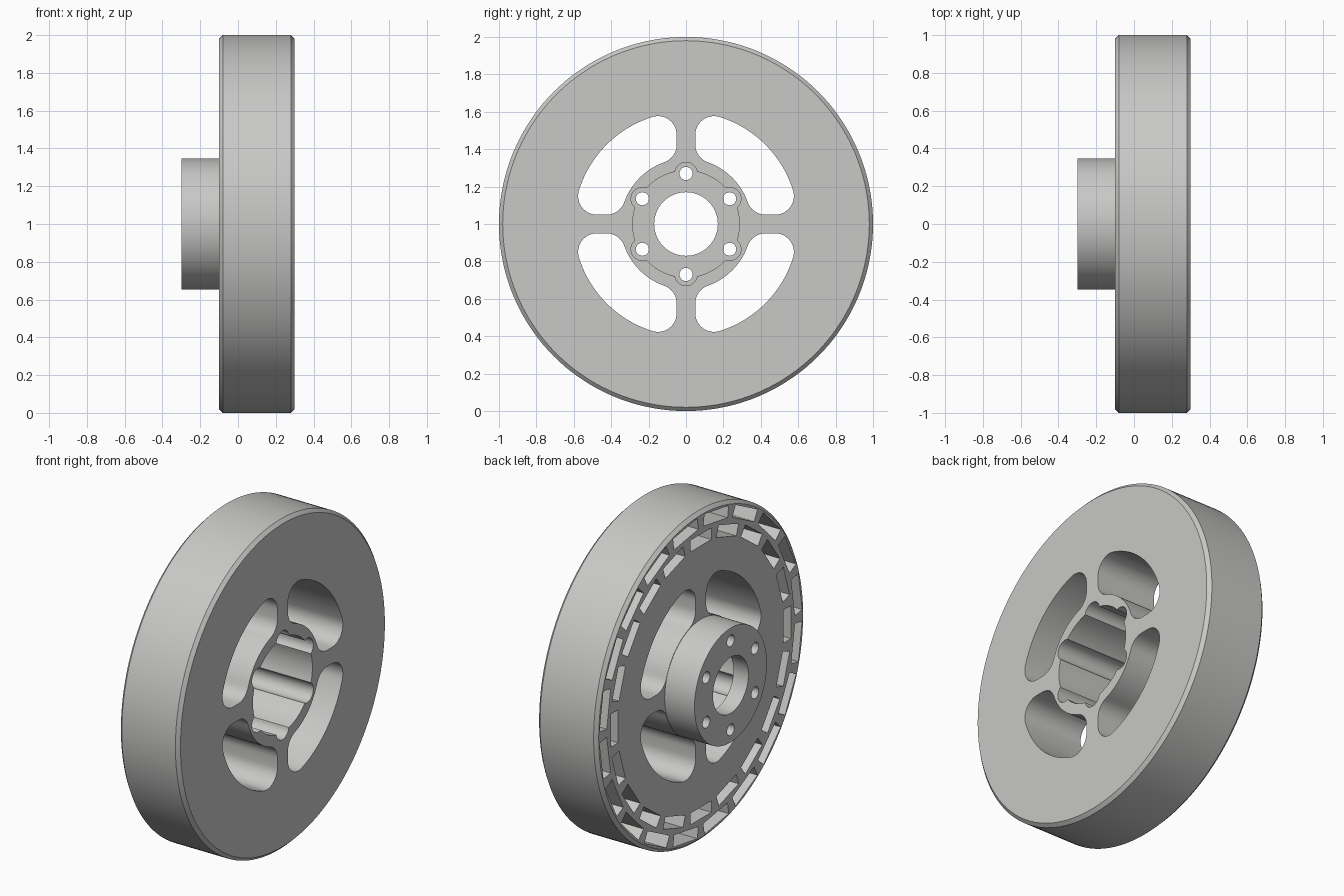
import bpy, bmesh
from math import sin, cos, acos, pi, radians, sqrt

cube = bpy.data.objects.get("Cube")
if cube:
    bpy.data.objects.remove(cube, do_unlink=True)

AXLE_Z = 1.0
grey = bpy.data.materials.new("light_grey_metal")
grey.use_nodes = True
colour = (0.58, 0.58, 0.57, 1)
grey.diffuse_color = colour
grey.node_tree.nodes["Principled BSDF"].inputs["Base Color"].default_value = colour


def make_object(name, bm):
    bmesh.ops.recalc_face_normals(bm, faces=bm.faces)
    mesh = bpy.data.meshes.new(name)
    bm.to_mesh(mesh)
    bm.free()
    mesh.materials.append(grey)
    obj = bpy.data.objects.new(name, mesh)
    obj.location.z = AXLE_Z
    bpy.context.collection.objects.link(obj)
    return obj


def prism(bm, outline, x0, x1):
    """Closed prism along x from a (y, z) outline."""
    ends = [[bm.verts.new((x, y, z)) for y, z in outline] for x in (x0, x1)]
    bm.faces.new(ends[0])
    bm.faces.new(ends[1])
    n = len(outline)
    for i in range(n):
        j = (i + 1) % n
        bm.faces.new((ends[0][i], ends[0][j], ends[1][j], ends[1][i]))


def arc(cy, cz, r, a0, a1, n):
    return [(cy + r * cos(a0 + (a1 - a0) * i / n), cz + r * sin(a0 + (a1 - a0) * i / n))
            for i in range(n + 1)]


def circle(cy, cz, r, n):
    return arc(cy, cz, r, 0, 2 * pi, n)[:-1]


def turn(points, a):
    return [(y * cos(a) - z * sin(a), y * sin(a) + z * cos(a)) for y, z in points]


def cut(target, cutter):
    mod = target.modifiers.new("cut", "BOOLEAN")
    mod.object = cutter
    mod.operation = "DIFFERENCE"
    mod.solver = "EXACT"
    bpy.context.view_layer.objects.active = target
    bpy.ops.object.modifier_apply(modifier=mod.name)
    bpy.data.objects.remove(cutter, do_unlink=True)


# Wheel disc with chamfered rim and hub, turned as one body
SEGMENTS = 144
profile = [(-0.3, 0.347), (-0.1, 0.347), (-0.1, 0.98), (-0.08, 1.0),
           (0.28, 1.0), (0.3, 0.98)]
bm = bmesh.new()
rings = [[bm.verts.new((x, y, z)) for y, z in circle(0, 0, r, SEGMENTS)] for x, r in profile]
for a, b in zip(rings, rings[1:]):
    for i in range(SEGMENTS):
        j = (i + 1) % SEGMENTS
        bm.faces.new((a[i], a[j], b[j], b[i]))
bm.faces.new(rings[0])
bm.faces.new(rings[-1])
wheel = make_object("flywheel", bm)

# Four rounded slots between the spokes
cutters = bmesh.new()
R_IN, R_OUT, FILLET, SPOKE = 0.35, 0.6, 0.1, 0.05
off = SPOKE + FILLET
a_in, a_out = acos(off / (R_IN + FILLET)), acos(off / (R_OUT - FILLET))
half = arc(0, 0, R_IN, pi / 4, a_in, 8)
half += arc(off, (R_IN + FILLET) * sin(a_in), FILLET, a_in + pi, pi, 8)
half += arc(off, (R_OUT - FILLET) * sin(a_out), FILLET, pi, a_out, 12)[0:]
half += arc(0, 0, R_OUT, a_out, pi / 4, 10)[1:]
half = half[:9] + half[10:]
slot = half + [(z, y) for y, z in reversed(half)][1:-1]
for k in range(4):
    prism(cutters, turn(slot, k * pi / 2), -0.2, 0.4)

# Deep central recess with six scallops
BOLT_R, LOBE_R, RECESS_R = 0.27, 0.06, 0.285
recess = []
for i in range(360):
    d = radians((i + 30) % 60 - 30)
    r, root = RECESS_R, LOBE_R ** 2 - (BOLT_R * sin(d)) ** 2
    if root > 0:
        r = max(r, BOLT_R * cos(d) + sqrt(root))
    recess.append((r * cos(radians(i + 30)), r * sin(radians(i + 30))))
prism(cutters, recess, -0.2, 0.4)

# Two staggered rings of rectangular pockets on the hub side
for radius, width, start in ((0.93, 0.235, 0.5), (0.828, 0.2, 0)):
    w, h = width / 2, 0.035
    box = [(-w, radius - h), (w, radius - h), (w, radius + h), (-w, radius + h)]
    for k in range(20):
        prism(cutters, turn(box, (k + start) * pi / 10), -0.15, 0.1)
cut(wheel, make_object("recess_cutter", cutters))

# Shaft bore and six bolt holes through the hub floor
holes = bmesh.new()
prism(holes, circle(0, 0, 0.17, 64), -0.4, -0.1)
for k in range(6):
    a = pi / 6 + k * pi / 3
    prism(holes, circle(BOLT_R * cos(a), BOLT_R * sin(a), 0.035, 24), -0.4, -0.1)
cut(wheel, make_object("hole_cutter", holes))

# Smooth round walls, sharp edges
bpy.ops.object.select_all(action="DESELECT")
wheel.select_set(True)
bpy.context.view_layer.objects.active = wheel
bpy.ops.object.shade_smooth_by_angle(angle=radians(30))
